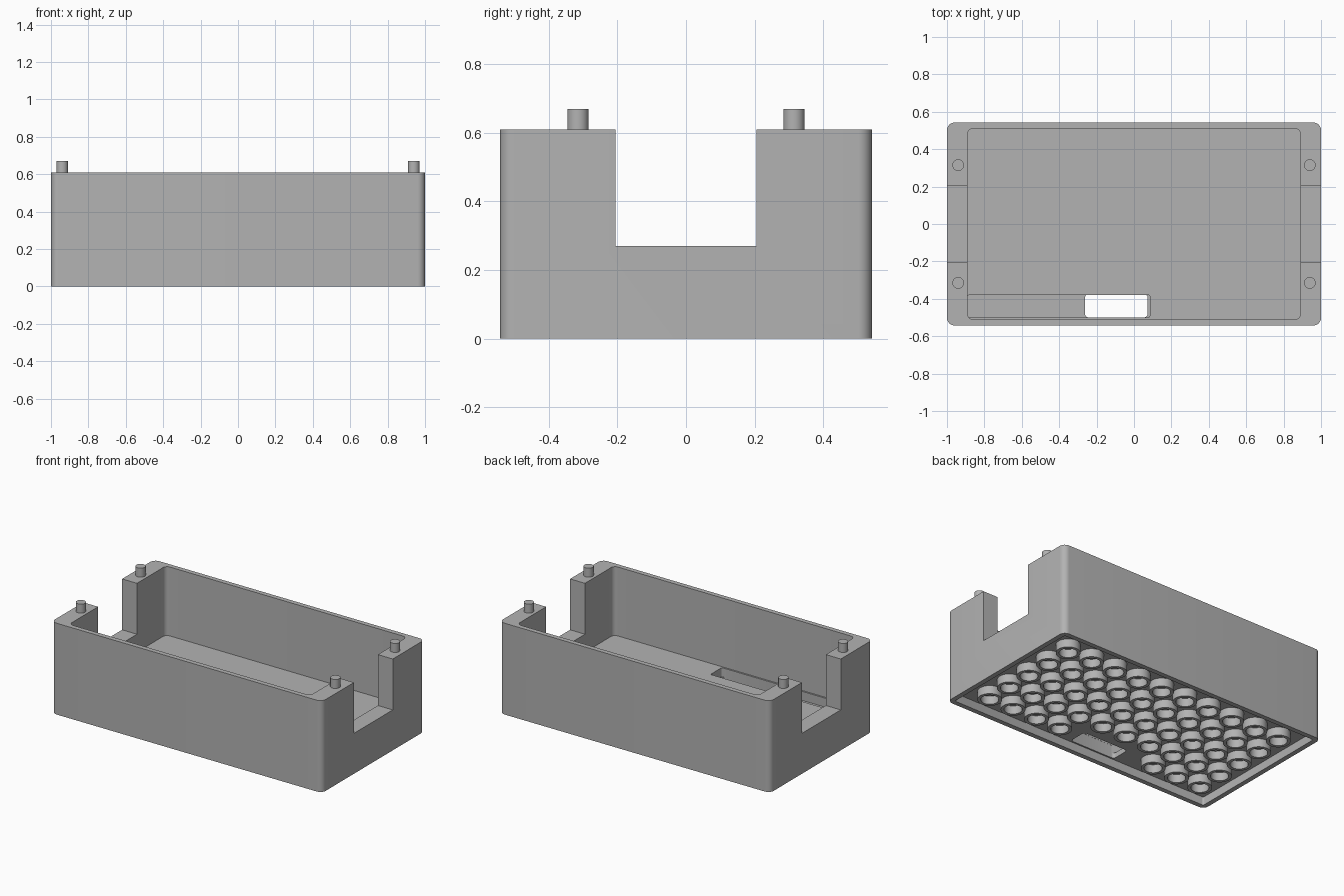
import bpy, bmesh, math

cube = bpy.data.objects.get("Cube")
if cube:
    bpy.data.objects.remove(cube, do_unlink=True)

# Single plain plastic colour
grey = bpy.data.materials.new("mid_grey")
grey.use_nodes = True
colour = (0.45, 0.45, 0.45, 1)
grey.diffuse_color = colour
grey.node_tree.nodes["Principled BSDF"].inputs["Base Color"].default_value = colour


def add_object(name, bm):
    bmesh.ops.recalc_face_normals(bm, faces=bm.faces)
    mesh = bpy.data.meshes.new(name)
    bm.to_mesh(mesh)
    bm.free()
    mesh.materials.append(grey)
    obj = bpy.data.objects.new(name, mesh)
    bpy.context.collection.objects.link(obj)
    return obj


def rounded_box(name, xs, ys, zs, radius=0.0, segments=8):
    """Box between limits, with its vertical edges rounded."""
    bm = bmesh.new()
    bmesh.ops.create_cube(bm, size=1)
    for v in bm.verts:
        v.co = [lo if c < 0 else hi for c, (lo, hi) in zip(v.co, (xs, ys, zs))]
    if radius:
        upright = [e for e in bm.edges
                   if abs(e.verts[0].co.z - e.verts[1].co.z) > 1e-4]
        bmesh.ops.bevel(bm, geom=upright, offset=radius, segments=segments,
                        profile=0.5, affect='EDGES')
    return add_object(name, bm)


def lathe(name, profile, centre, closed, steps=32):
    """Spin a radius/height profile around a vertical axis."""
    bm = bmesh.new()
    verts = [bm.verts.new((r, 0, z)) for r, z in profile]
    edges = [bm.edges.new(pair) for pair in zip(verts, verts[1:])]
    if closed:
        edges.append(bm.edges.new((verts[-1], verts[0])))
    bmesh.ops.spin(bm, geom=verts + edges, cent=(0, 0, 0), axis=(0, 0, 1),
                   angle=math.tau, steps=steps)
    bmesh.ops.remove_doubles(bm, verts=bm.verts, dist=1e-5)
    bmesh.ops.translate(bm, verts=bm.verts, vec=(*centre, 0))
    return add_object(name, bm)


def carve(target, cutter):
    mod = target.modifiers.new("cut", 'BOOLEAN')
    mod.operation = 'DIFFERENCE'
    mod.solver = 'EXACT'
    mod.object = cutter
    bpy.context.view_layer.objects.active = target
    bpy.ops.object.modifier_apply(modifier=mod.name)
    bpy.data.objects.remove(cutter, do_unlink=True)


# Case body with rounded upright corners
HEIGHT, FLOOR, CEILING = 0.61, 0.15, 0.055
case = rounded_box("case_body", (-1, 1), (-0.542, 0.542), (0, HEIGHT), 0.04)

# Main cavity, end openings, underside recess, cable groove and through slot
carve(case, rounded_box("cavity", (-0.89, 0.89), (-0.51, 0.51), (FLOOR, 1), 0.03))
carve(case, rounded_box("end_notch", (-2, 2), (-0.205, 0.205), (0.27, 1)))
carve(case, rounded_box("recess", (-0.968, 0.968), (-0.51, 0.51), (-1, CEILING), 0.012, 4))
carve(case, rounded_box("groove", (-0.89, 0.085), (-0.499, -0.38), (0.09, 0.2), 0.01, 4))
carve(case, rounded_box("slot", (-0.262, 0.073), (-0.5, -0.375), (0, FLOOR - 0.01), 0.02, 6))
parts = [case]

# Locating pegs on the four corner posts
for x in (-0.94, 0.94):
    for y in (-0.315, 0.315):
        parts.append(lathe("locating_peg", [(0, 0.58), (0.031, 0.58), (0.031, 0.67), (0, 0.67)],
                           (x, y), False))

# Grid of underside tubes, leaving room around the slot
PITCH = 0.182
for col in range(10):
    for row in range(5):
        if row == 0 and col in (3, 4, 5):
            continue
        centre = ((col - 4.5) * PITCH, (row - 2) * PITCH)
        ring = [(0.054, 0), (0.074, 0), (0.074, CEILING + 0.01), (0.054, CEILING + 0.01)]
        parts.append(lathe("underside_tube", ring, centre, True))

# Smooth the round surfaces and keep the edges crisp
bpy.ops.object.select_all(action='DESELECT')
for part in parts:
    part.select_set(True)
bpy.context.view_layer.objects.active = case
bpy.ops.object.shade_smooth_by_angle(angle=math.radians(35))
